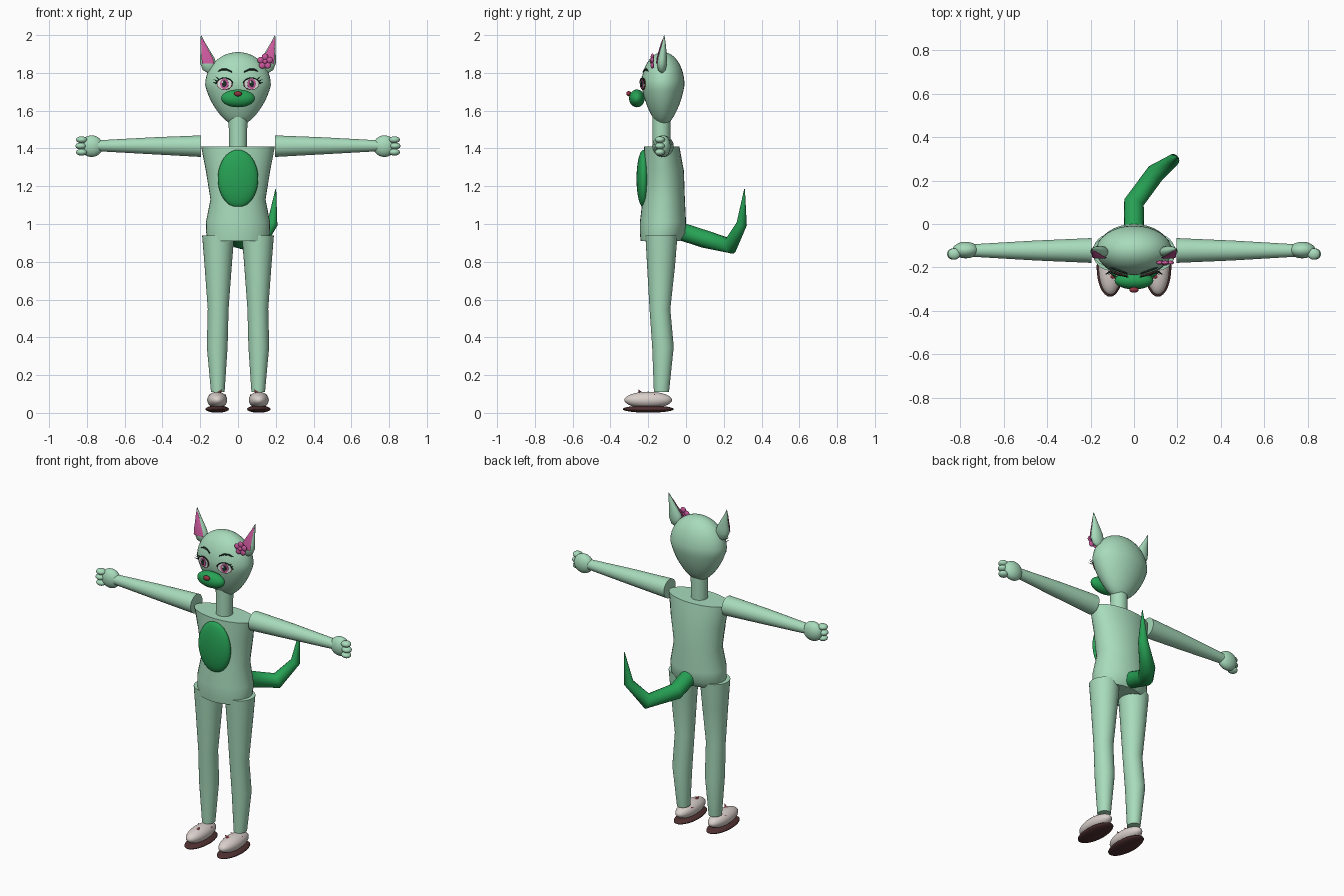
import bpy, bmesh, math
from mathutils import Matrix, Vector

cube = bpy.data.objects.get("Cube")
if cube:
    bpy.data.objects.remove(cube)


def material(name, r, g, b):
    m = bpy.data.materials.new(name)
    m.use_nodes = True
    m.diffuse_color = (r, g, b, 1)
    m.node_tree.nodes["Principled BSDF"].inputs["Base Color"].default_value = (r, g, b, 1)
    return m


MINT = material("mint", 0.39, 0.71, 0.50)
GREEN = material("leaf_green", 0.02, 0.36, 0.09)
PINK = material("pink", 0.60, 0.10, 0.34)
CREAM = material("cream", 0.70, 0.63, 0.60)
BROWN = material("sole_brown", 0.08, 0.03, 0.03)
RED = material("dark_red", 0.28, 0.035, 0.05)
DARK = material("dark_line", 0.012, 0.03, 0.02)
WHITE = material("eye_white", 0.80, 0.85, 0.80)


def finish(bm, name, mat):
    bmesh.ops.recalc_face_normals(bm, faces=bm.faces)
    me = bpy.data.meshes.new(name)
    bm.to_mesh(me)
    bm.free()
    me.materials.append(mat)
    ob = bpy.data.objects.new(name, me)
    bpy.context.collection.objects.link(ob)
    bpy.ops.object.select_all(action="DESELECT")
    ob.select_set(True)
    bpy.context.view_layer.objects.active = ob
    bpy.ops.object.shade_smooth_by_angle(angle=math.radians(40))
    return ob


def place(loc, size, turn=0):
    return Matrix.Translation(loc) @ Matrix.Rotation(turn, 4, "Z") @ Matrix.Diagonal((*size, 1))


def ball(name, loc, size, mat, turn=0):
    bm = bmesh.new()
    bmesh.ops.create_uvsphere(bm, u_segments=32, v_segments=20, radius=1, matrix=place(loc, size, turn))
    return finish(bm, name, mat)


def disc(name, loc, rx, rz, mat, turn=0):
    """Thin elliptical plate facing the front."""
    bm = bmesh.new()
    bmesh.ops.create_cone(bm, cap_ends=True, segments=28, radius1=1, radius2=1, depth=1,
                          matrix=place(loc, (rx, 0.005, rz), turn) @ Matrix.Rotation(math.pi / 2, 4, "X"))
    return finish(bm, name, mat)


def loft(name, rings, mat, axis="z", n=32):
    """Elliptical rings (x, y, z, r1, r2) stacked along an axis and capped."""
    bm = bmesh.new()
    loops = []
    for x, y, z, r1, r2 in rings:
        loop = []
        for i in range(n):
            a = math.tau * i / n
            c, s = r1 * math.cos(a), r2 * math.sin(a)
            loop.append(bm.verts.new((x + c, y + s, z) if axis == "z" else (x, y + c, z + s)))
        loops.append(loop)
    for lo, hi in zip(loops, loops[1:]):
        for i in range(n):
            j = (i + 1) % n
            bm.faces.new((lo[i], lo[j], hi[j], hi[i]))
    bm.faces.new(loops[0])
    bm.faces.new(loops[-1])
    return finish(bm, name, mat)


def tube(name, points, radii, mat, res=2):
    cu = bpy.data.curves.new(name, "CURVE")
    cu.dimensions = "3D"
    cu.bevel_depth = 1
    cu.bevel_resolution = res
    cu.use_fill_caps = True
    sp = cu.splines.new("POLY")
    sp.points.add(len(points) - 1)
    for p, co, r in zip(sp.points, points, radii):
        p.co = (*co, 1)
        p.radius = r
    cu.materials.append(mat)
    ob = bpy.data.objects.new(name, cu)
    bpy.context.collection.objects.link(ob)


# Head: egg with a narrow chin
HEAD_Y, HEAD_Z, HEAD_RX, HEAD_RY = -0.122, 1.735, 0.174, 0.114


def head_width(z):
    t = (z - HEAD_Z) / (0.175 if z > HEAD_Z else 0.215)
    return math.sqrt(max(0, 1 - t * t)) * (1 + min(0, t) * 0.28)


def head_front(x, z, lift=0.0):
    return HEAD_Y - HEAD_RY * math.sqrt(max(0, head_width(z) ** 2 - (x / HEAD_RX) ** 2)) - lift


head_rings = []
for i in range(25):
    c = -math.cos(math.pi * i / 24)
    z = HEAD_Z + c * (0.175 if c > 0 else 0.215) * 0.9999
    head_rings.append((0, HEAD_Y, z, HEAD_RX * head_width(z), HEAD_RY * head_width(z)))
loft("head", head_rings, MINT)

# Neck and torso
loft("neck", [(0, -0.13, 1.39, 0.047, 0.047), (0, -0.13, 1.57, 0.05, 0.047)], MINT)
loft("torso", [(0, -0.135, 0.91, 0.160, 0.105), (0, -0.122, 0.95, 0.168, 0.122),
               (0, -0.122, 1.01, 0.170, 0.122), (0, -0.118, 1.13, 0.146, 0.112),
               (0, -0.118, 1.28, 0.170, 0.107), (0, -0.128, 1.41, 0.195, 0.093)], MINT)
ball("belly_patch", (0, -0.225, 1.24), (0.107, 0.037, 0.153), GREEN)

# Muzzle and nose
ball("muzzle", (0, -0.26, 1.665), (0.089, 0.041, 0.047), GREEN)
ball("nose", (0, -0.303, 1.69), (0.021, 0.013, 0.014), RED)

# Tail
tube("tail", [(0, -0.04, 0.965), (0, 0.10, 0.92), (0.10, 0.235, 0.885), (0.182, 0.295, 1.0), (0.2, 0.31, 1.185)],
     [0.047, 0.047, 0.044, 0.028, 0.002], GREEN, 6)

for s, side in ((1, "left"), (-1, "right")):
    # Arm, hand and curled fingers
    loft(side + "_arm", [(s * 0.195, -0.122, 1.412, 0.057, 0.057), (s * 0.45, -0.122, 1.414, 0.046, 0.045),
                         (s * 0.74, -0.122, 1.414, 0.029, 0.029)], MINT, axis="x")
    ball(side + "_hand", (s * 0.775, -0.12, 1.412), (0.060, 0.038, 0.057), MINT)
    for k in range(3):
        ball(side + "_finger", (s * (0.828 + 0.004 * (k == 1)), -0.138, 1.38 + 0.033 * k),
             (0.029, 0.026, 0.018), MINT)

    # Leg
    loft(side + "_leg", [(s * 0.107, -0.13, 0.11, 0.036, 0.040), (s * 0.11, -0.122, 0.35, 0.055, 0.057),
                         (s * 0.105, -0.138, 0.55, 0.055, 0.055), (s * 0.105, -0.132, 0.78, 0.072, 0.074),
                         (s * 0.105, -0.13, 0.94, 0.085, 0.085)], MINT)

    # Shoe with small ornaments
    ball(side + "_shoe", (s * 0.11, -0.2, 0.068), (0.053, 0.126, 0.044), CREAM)
    ball(side + "_sole", (s * 0.11, -0.2, 0.02), (0.062, 0.135, 0.019), BROWN)
    for dx, y, z in ((-0.015, -0.245, 0.112), (0.03, -0.165, 0.092), (-0.035, -0.155, 0.09)):
        bm = bmesh.new()
        aim = Vector((s * dx, -0.01, 0.02)).to_track_quat("Z", "Y").to_matrix().to_4x4()
        bmesh.ops.create_cone(bm, cap_ends=True, segments=12, radius1=0.012, radius2=0, depth=0.035,
                              matrix=Matrix.Translation((s * (0.11 + dx), y, z)) @ aim)
        finish(bm, side + "_shoe_spike", RED)

    # Ear and its pink lining
    ear = [(0.150, -0.128, 1.80, 0.012, 0.006), (0.152, -0.128, 1.815, 0.034, 0.020),
           (0.158, -0.128, 1.85, 0.042, 0.027), (0.163, -0.126, 1.88, 0.038, 0.025),
           (0.174, -0.122, 1.92, 0.024, 0.018), (0.186, -0.118, 1.96, 0.012, 0.010),
           (0.196, -0.115, 2.0, 0.001, 0.001)]
    loft(side + "_ear", [(s * x, y, z, a, b) for x, y, z, a, b in ear], MINT, n=24)
    loft(side + "_ear_lining", [(s * x, y - b, z, a * 0.78, 0.004) for x, y, z, a, b in ear[2:6]]
         + [(s * 0.194, -0.118, 1.985, 0.002, 0.002)], PINK, n=16)

    # Eye built from stacked plates
    ex, ez, turn = 0.07, 1.742, s * 0.28
    out = Vector((math.sin(turn), -math.cos(turn), 0))
    base = Vector((s * ex, head_front(ex, ez), ez))
    for k, (part, rx, rz, mat) in enumerate((("rim", 0.043, 0.032, RED), ("white", 0.040, 0.029, WHITE),
                                             ("iris", 0.023, 0.027, PINK), ("pupil", 0.012, 0.017, DARK))):
        disc(side + "_eye_" + part, base + out * (0.002 + 0.0025 * k), rx, rz, mat, turn)
    disc(side + "_eye_glint", base + out * 0.012 + Vector((-0.008, 0, 0.01)), 0.005, 0.006, WHITE, turn)

    # Upper lid, lashes and brow
    lid = []
    for k in range(9):
        a = math.pi * (0.02 + 0.96 * k / 8)
        c = 0.045 * math.cos(a)
        lid.append(base + out * 0.006 + Vector((s * math.cos(turn) * c, math.sin(turn) * s * c, 0.031 * math.sin(a))))
    tube(side + "_upper_lid", lid, [0.003] * 9, DARK)
    for k in range(3):
        tube(side + "_lash", [lid[k], lid[k] + Vector((s * 0.018, -0.012, 0.008 + 0.004 * k))], [0.003, 0.0005], DARK)
    brow = [(0.032, 1.805), (0.06, 1.818), (0.085, 1.818), (0.108, 1.808)]
    tube(side + "_brow", [(s * x, head_front(x, z, 0.003), z) for x, z in brow], [0.003, 0.005, 0.005, 0.002], DARK)

# Flower by the left ear
for k in range(5):
    a = math.tau * k / 5 + math.pi / 2
    ball("flower_petal", (0.143 + 0.025 * math.cos(a), -0.178, 1.86 + 0.025 * math.sin(a)),
         (0.017, 0.009, 0.017), PINK)
ball("flower_centre", (0.143, -0.184, 1.86), (0.012, 0.008, 0.012), PINK)
